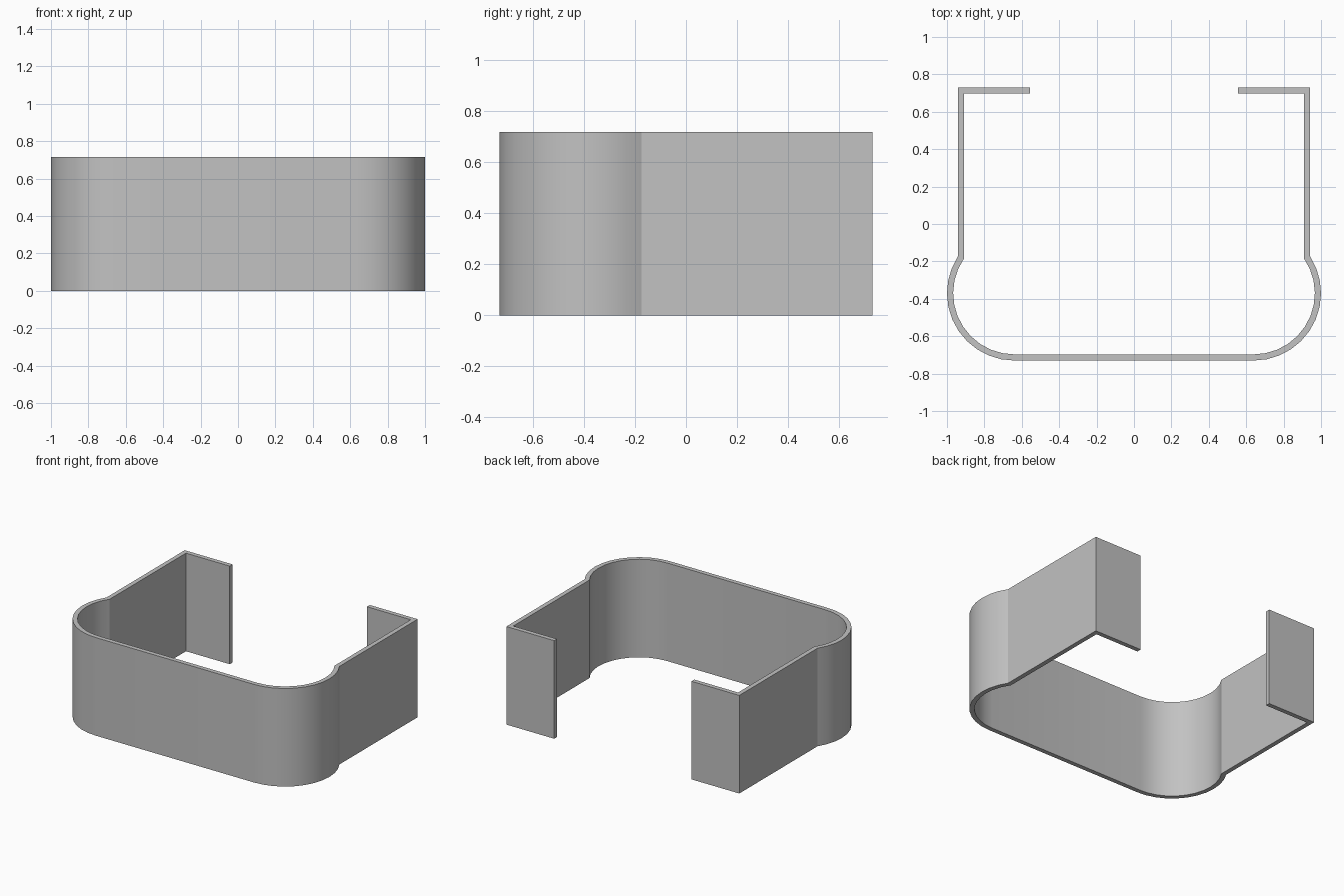
import bpy
import bmesh
from math import acos, cos, sin, radians

cube = bpy.data.objects.get("Cube")
if cube:
    bpy.data.objects.remove(cube, do_unlink=True)

HEIGHT = 0.717
THICK = 0.033
WALL_X, BACK_Y, TAB_END = 0.942, 0.73, 0.555
RADIUS, STEPS = 0.36, 11
CX, CY = 1.0 - RADIUS, RADIUS - BACK_Y


def half_outline(inset):
    """Left half of the band outline, from the front bend to the tab tip."""
    r = RADIUS - inset
    wall = WALL_X - inset
    start, end = radians(-90), acos((wall - CX) / r)
    angles = [start + (end - start) * i / STEPS for i in range(STEPS + 1)]
    arc = [(CX + r * cos(a), CY + r * sin(a)) for a in angles]
    return arc + [(wall, BACK_Y - inset), (TAB_END, BACK_Y - inset)]


def full_outline(inset):
    half = half_outline(inset)
    return [(-x, y) for x, y in reversed(half)] + half


# Bent strip: bottom rim quads between the outer and inner outlines, extruded up
bm = bmesh.new()
outer, inner = [[bm.verts.new((x, y, 0)) for x, y in full_outline(d)]
                for d in (0, THICK)]
for i in range(len(outer) - 1):
    bm.faces.new((outer[i], outer[i + 1], inner[i + 1], inner[i]))
rim = bmesh.ops.extrude_face_region(bm, geom=bm.faces[:])
top = [g for g in rim["geom"] if isinstance(g, bmesh.types.BMVert)]
bmesh.ops.translate(bm, vec=(0, 0, HEIGHT), verts=top)
bmesh.ops.recalc_face_normals(bm, faces=bm.faces[:])

mesh = bpy.data.meshes.new("bent_clip_band")
bm.to_mesh(mesh)
bm.free()
band = bpy.data.objects.new("bent_clip_band", mesh)
bpy.context.collection.objects.link(band)

# Plain grey material
grey = bpy.data.materials.new("plain grey")
grey.use_nodes = True
color = (0.54, 0.54, 0.54, 1)
grey.diffuse_color = color
grey.node_tree.nodes["Principled BSDF"].inputs["Base Color"].default_value = color
mesh.materials.append(grey)

# Smooth bends, crisp corners
bpy.ops.object.select_all(action="DESELECT")
band.select_set(True)
bpy.context.view_layer.objects.active = band
bpy.ops.object.shade_smooth_by_angle(angle=radians(20))
